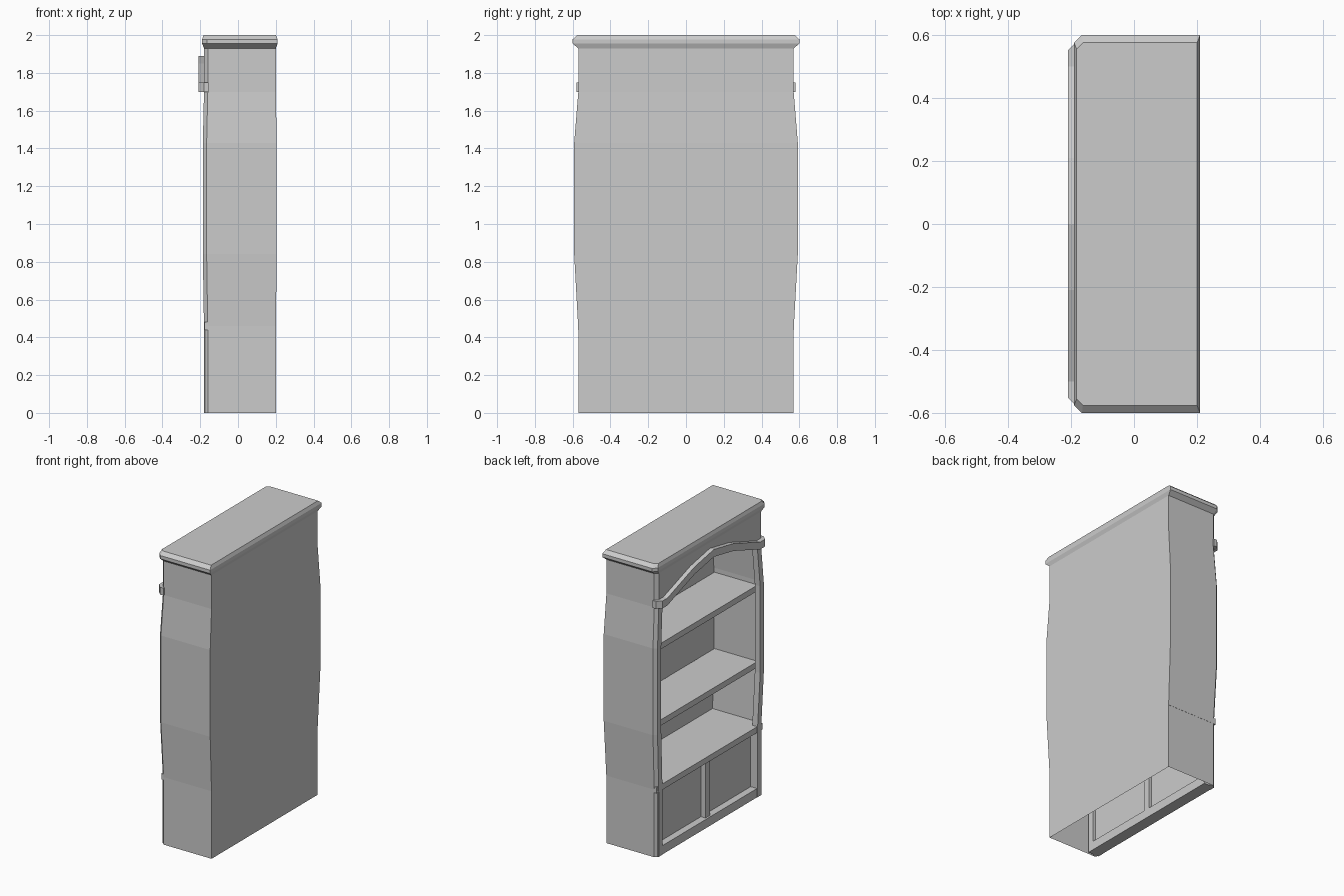
import bpy, bmesh

if "Cube" in bpy.data.objects:
    bpy.data.objects.remove(bpy.data.objects["Cube"])

# Bowed outline: (z, half width, back x, front x)
LEVELS = [(0, .57, .2, -.18), (.44, .57, .2, -.18), (.84, .592, .205, -.186),
          (1.43, .592, .205, -.186), (1.70, .57, .2, -.18), (1.93, .57, .2, -.18)]
CH = .02  # chamfer on the front corners


def half_width(z):
    for a, b in zip(LEVELS, LEVELS[1:]):
        if a[0] <= z <= b[0]:
            return a[1] + (b[1] - a[1]) * (z - a[0]) / (b[0] - a[0])


def loft(name, rings, closed=True):
    """Skin a list of equal-sized rings; closed rings get end caps."""
    bm = bmesh.new()
    vs = [[bm.verts.new(p) for p in r] for r in rings]
    n = len(rings[0])
    for a, b in zip(vs, vs[1:]):
        for i in range(n if closed else n - 1):
            j = (i + 1) % n
            bm.faces.new((a[i], a[j], b[j], b[i]))
    if closed:
        bm.faces.new(vs[0])
        bm.faces.new(vs[-1])
    bmesh.ops.recalc_face_normals(bm, faces=bm.faces)
    me = bpy.data.meshes.new(name)
    bm.to_mesh(me)
    bm.free()
    ob = bpy.data.objects.new(name, me)
    bpy.context.collection.objects.link(ob)
    return ob


def box(name, x0, x1, y0, y1, z0, z1):
    return loft(name, [[(x0, y0, z), (x1, y0, z), (x1, y1, z), (x0, y1, z)]
                       for z in (z0, z1)])


# Thin back and sides, open at the front and bottom
loft("case_shell", [[(xf + CH, -w, z), (xb, -w, z), (xb, w, z), (xf + CH, w, z)]
                    for z, w, xb, xf in LEVELS], closed=False)

# Bowed front posts with chamfered outer corner
for side, s in (("left", 1), ("right", -1)):
    loft(side + "_post", [[(xf + CH, s * w, z), (xf, s * (w - CH), z),
                           (xf, s * (w - .06), z), (xf + .04, s * (w - .06), z),
                           (xf + .04, s * w, z)]
                          for z, w, xb, xf in LEVELS[:-1]])

# Crown moulding
loft("crown", [[(xb, -w, z), (xf + c, -w, z), (xf, -w + c, z),
                (xf, w - c, z), (xf + c, w, z), (xb, w, z)]
               for z, w, xb, xf, c in [(1.93, .57, .2, -.18, CH), (1.955, .6, .21, -.19, .025),
                                       (1.978, .6, .21, -.19, .025), (2, .575, .2, -.182, CH)]])

# Arch moulding and the frieze above it
half = [(0, 1.89), (.21, 1.85), (.5, 1.75), (.55, 1.75)]
path = [(-y, z) for y, z in half[:0:-1]] + half


def strip(y, x0, x1, z0, z1):
    return [(x0, y, z0), (x1, y, z0), (x1, y, z1), (x0, y, z1)]


loft("arch_moulding", [strip(-.58, -.18, -.155, 1.70, 1.75)]
     + [strip(y, -.21, -.155, z - .05, z) for y, z in path]
     + [strip(.58, -.18, -.155, 1.70, 1.75)])
loft("frieze", [strip(-.57, -.16, -.158, 1.72, 1.93)]
     + [strip(y, -.18, -.158, z - .03, 1.93) for y, z in path]
     + [strip(.57, -.16, -.158, 1.72, 1.93)])

# Shelves and cabinet deck
for name, z, xf in (("upper_shelf", 1.40, -.125), ("lower_shelf", .88, -.125),
                    ("cabinet_deck", .48, -.178)):
    w = half_width(z - .02)
    box(name, xf, .2, -w, w, z - .04, z)

# Cabinet front: rails, stiles, divider and recessed panel
box("bottom_rail", -.178, -.10, -.55, .55, 0, .06)
for side, s in (("left", 1), ("right", -1)):
    box(side + "_stile", -.178, -.10, *sorted((s * .51, s * .555)), 0, .44)
box("divider", -.165, -.10, -.025, .025, .06, .44)
box("door_panel", -.13, -.12, -.51, .51, .06, .44)
